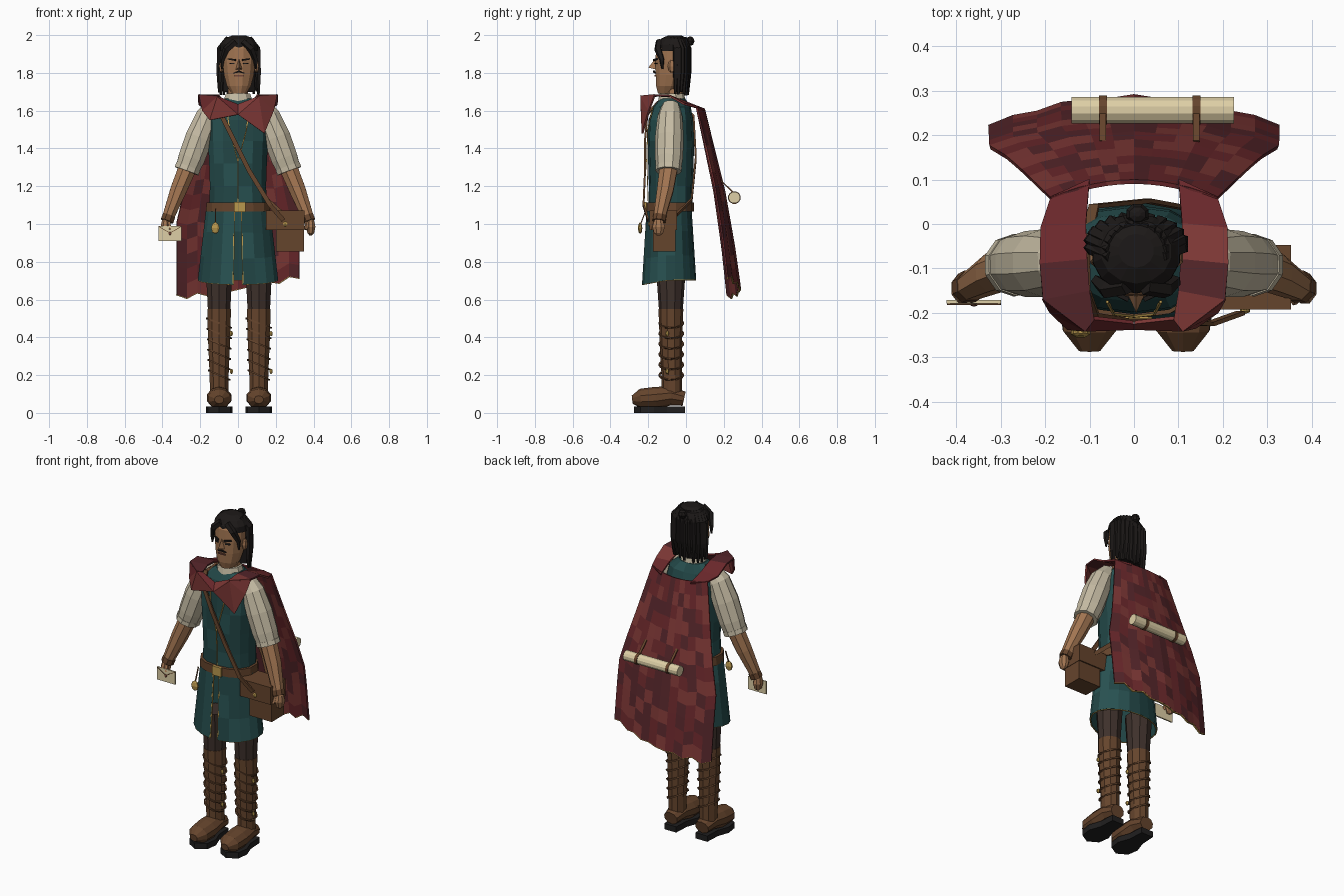
import bpy, bmesh, math, random
from mathutils import Vector

if "Cube" in bpy.data.objects:
    bpy.data.objects.remove(bpy.data.objects["Cube"])
random.seed(4)

def mat(name, hexcol):
    m = bpy.data.materials.new(name)
    c = [int(hexcol[i:i + 2], 16) / 255 for i in (0, 2, 4)]
    m.diffuse_color = [x ** 2.2 for x in c] + [1]
    m.use_nodes = True
    m.node_tree.nodes["Principled BSDF"].inputs["Base Color"].default_value = m.diffuse_color
    return m

TEAL = [mat("teal_a", "2c5252"), mat("teal_b", "274848")]
RED = [mat("red_a", "6a2c2f"), mat("red_b", "7c3a38"), mat("red_c", "562a2e")]
SKIN, HAIR, CREAM = mat("skin", "a07452"), mat("hair", "221f1e"), mat("cream", "c4baa2")
LEATHER, DARK, GOLD = mat("leather", "654630"), mat("dark", "40342f"), mat("gold", "b8974f")
SOLE, PAPER, LIP = mat("sole", "252424"), mat("paper", "dccda4"), mat("lip", "70463a")

def build(name, verts, faces, mats):
    mats = mats if isinstance(mats, list) else [mats]
    me = bpy.data.meshes.new(name)
    me.from_pydata([tuple(v) for v in verts], [], faces)
    for m in mats:
        me.materials.append(m)
    for p in me.polygons:
        p.material_index = random.randrange(len(mats))
    bm = bmesh.new(); bm.from_mesh(me)
    bmesh.ops.recalc_face_normals(bm, faces=bm.faces)
    bm.to_mesh(me); bm.free()
    ob = bpy.data.objects.new(name, me)
    bpy.context.collection.objects.link(ob)
    return ob

def skin_rings(name, rings, mats, cap=True):
    n = len(rings[0])
    faces = [(i * n + j, i * n + (j + 1) % n, (i + 1) * n + (j + 1) % n, (i + 1) * n + j)
             for i in range(len(rings) - 1) for j in range(n)]
    if cap:
        faces += [tuple(range(n)), tuple(range((len(rings) - 1) * n, len(rings) * n))]
    return build(name, [v for r in rings for v in r], faces, mats)

def loft(name, specs, mats, n=12, e=1.0, cap=True):
    """Stacked horizontal rings: (cx, cy, z, rx, ry); e < 1 squares them."""
    def p(v):
        return math.copysign(abs(v) ** e, v)
    A = [2 * math.pi * (j + .5) / n for j in range(n)]
    return skin_rings(name, [[(cx + rx * p(math.cos(a)), cy + ry * p(math.sin(a)), z) for a in A]
                             for cx, cy, z, rx, ry in specs], mats, cap)

def tube(name, pts, radii, mats, n=6, ref=(0, 1, 0), flat=1.0):
    """Tube along a path; flat squashes it along the ref direction."""
    pts = [Vector(p) for p in pts]
    radii = radii if isinstance(radii, (list, tuple)) else [radii] * len(pts)
    rings = []
    for i, p in enumerate(pts):
        t = (pts[min(i + 1, len(pts) - 1)] - pts[max(i - 1, 0)]).normalized()
        r = Vector(ref)
        if abs(t.dot(r)) > .95:
            r = Vector((0, 0, 1))
        a = t.cross(r).normalized(); b = a.cross(t)
        rings.append([p + radii[i] * (a * math.cos(q) + b * flat * math.sin(q))
                      for q in (2 * math.pi * (k + .5) / n for k in range(n))])
    return skin_rings(name, rings, mats)

def box(name, loc, size, m):
    x, y, z = (s / 2 for s in size)
    return skin_rings(name, [[(loc[0] + a * x, loc[1] + b * y, loc[2] + h * z)
                              for a, b in ((-1, -1), (1, -1), (1, 1), (-1, 1))] for h in (-1, 1)], m)

def ball(name, loc, r, m, n=8):
    ks = [-.97, -.7, 0, .7, .97]
    return loft(name, [(loc[0], loc[1], loc[2] + k * r[2], r[0] * math.sqrt(1 - k * k),
                        r[1] * math.sqrt(1 - k * k)) for k in ks], m, n)

def sheet(name, rows, mats, thick):
    w = len(rows[0])
    faces = [(i * w + j, i * w + j + 1, (i + 1) * w + j + 1, (i + 1) * w + j)
             for i in range(len(rows) - 1) for j in range(w - 1)]
    ob = build(name, [v for r in rows for v in r], faces, mats)
    s = ob.modifiers.new("thickness", 'SOLIDIFY')
    s.thickness, s.offset = thick, 0
    return ob

def lerp(table, v):
    for (a, x), (b, y) in zip(table, table[1:]):
        if v <= b:
            return x + (y - x) * (v - a) / (b - a)
    return table[-1][1]

# legs, boots and boot straps
for x, side in ((-.1, "left"), (.11, "right")):
    loft(side + "_trouser", [(x, -.08, .5, .06, .06), (x, -.08, .78, .075, .08)], DARK, 10)
    loft(side + "_boot_shaft", [(x, -.075, .07, .05, .055), (x, -.075, .2, .053, .055),
                                (x, -.08, .4, .062, .06), (x, -.08, .55, .066, .066)], LEATHER, 10)
    tube(side + "_boot_foot", [(x, -.01, .075), (x, -.08, .09), (x, -.16, .08), (x, -.24, .075), (x, -.285, .07)],
         [.045, .06, .068, .062, .025], LEATHER, 10, (0, 0, 1), .85)
    outline = [(-.04, -.005), (.04, -.005), (.045, -.1), (.07, -.17), (.06, -.24), (0, -.275),
               (-.06, -.24), (-.07, -.17), (-.045, -.1)]
    skin_rings(side + "_sole", [[(x + a, b, z) for a, b in outline] for z in (0, .035)], SOLE)
    for k in range(6):
        z = .2 + .055 * k
        tube(side + "_boot_strap", [(x + (.055 + .02 * k / 10) * math.cos(a), -.078 + .064 * math.sin(a),
                                     z - .025 * math.cos(a)) for a in (j * math.pi / 6 for j in range(13))],
             .006, LEATHER, 4)
    for z in (.22, .42):
        ball(side + "_boot_stud", (x + .065, -.1, z), (.01, .01, .014), GOLD, 6)

# tunic skirt with front slit and gold edging
def hem(a, v):
    return (math.cos(a) * (.165 + .045 * v), -.09 + math.sin(a) * (.115 + .025 * v),
            1.09 - v * (.385 + .025 * max(0, -math.sin(a))))
angles = [-math.pi / 2 + .12 + (2 * math.pi - .24) * j / 18 for j in range(19)]
skirt = [[hem(a, i / 3) for a in angles] for i in range(4)]
sheet("tunic_skirt", skirt, TEAL, .008)
for j in (0, -1):
    tube("skirt_edge_trim", [r[j] for r in skirt], .005, GOLD, 4)
tube("skirt_hem_trim", skirt[-1], .004, GOLD, 4, (0, 0, 1))

# torso, belt, collar
loft("tunic_torso", [(0, -.08, 1.08, .157, .115), (0, -.08, 1.2, .152, .116), (0, -.08, 1.32, .156, .12),
                     (0, -.08, 1.44, .162, .123), (0, -.08, 1.55, .165, .118), (0, -.075, 1.62, .145, .1),
                     (0, -.07, 1.665, .08, .065)], TEAL, 14, .85)
loft("belt", [(0, -.085, 1.065, .174, .128), (0, -.085, 1.115, .17, .128)], LEATHER, 14, .9)
box("belt_buckle", (.01, -.215, 1.09), (.06, .012, .055), GOLD)
loft("shirt_collar", [(0, -.075, 1.64, .085, .075), (0, -.075, 1.69, .068, .065)], CREAM, 10)
for s in (-1, 1):
    tube("neckline_trim", [(s * .06, -.175, 1.62), (s * .045, -.203, 1.5), (0, -.208, 1.33)], .004, GOLD, 4)
tube("front_seam", [(0, -.207, 1.33), (0, -.2, 1.11)], .003, GOLD, 4)

# arms
for s, side in ((-1, "left"), (1, "right")):
    tube(side + "_sleeve", [(s * .12, -.08, 1.63), (s * .16, -.085, 1.57), (s * .205, -.088, 1.46),
                            (s * .245, -.09, 1.35), (s * .268, -.092, 1.29)],
         [.045, .066, .076, .074, .066], CREAM, 10)
    tube(side + "_sleeve_cuff", [(s * .263, -.092, 1.305), (s * .272, -.093, 1.28)], .07, CREAM, 10)
    tube(side + "_forearm", [(s * .262, -.09, 1.31), (s * .315, -.11, 1.18), (s * .372, -.142, 1.03)],
         [.052, .047, .033], SKIN, 8)
    tube(side + "_wristband", [(s * .365, -.138, 1.045), (s * .376, -.143, 1.015)], .037, LEATHER, 8)
    ball(side + "_hand", (s * .385, -.145, .985), (.027, .036, .048), SKIN)
    tube(side + "_thumb", [(s * .368, -.16, 1.01), (s * .36, -.175, .97)], [.012, .009], SKIN, 5)

# envelope
box("envelope", (-.36, -.175, .95), (.122, .008, .078), PAPER)
tube("envelope_fold", [(-.42, -.18, .987), (-.36, -.181, .952), (-.3, -.18, .987)], .0025, LEATHER, 4)
ball("envelope_seal", (-.36, -.181, .95), (.009, .005, .009), LIP, 6)

# satchel and strap
box("satchel_body", (.275, -.115, .955), (.15, .12, .2), LEATHER)
box("satchel_flap", (.25, -.12, 1.02), (.205, .145, .105), LEATHER)
ball("satchel_clasp", (.25, -.194, 1.0), (.013, .008, .013), GOLD, 6)
tube("satchel_strap", [(.24, -.2, 1.02), (.17, -.225, 1.1), (.06, -.217, 1.28), (-.02, -.217, 1.44),
                       (-.09, -.205, 1.58), (-.11, -.15, 1.645), (-.11, -.05, 1.655), (-.09, .04, 1.57),
                       (.03, .052, 1.35), (.15, .03, 1.13), (.24, -.05, 1.05)], .017, LEATHER, 4, flat=.4)

# hanging medallion
tube("medallion_cord", [(-.12, -.21, 1.08), (-.12, -.24, 1.0)], .004, LEATHER, 4)
ball("medallion", (-.12, -.243, .978), (.024, .013, .03), GOLD)

# patchwork cape
def cape(u, v):
    bottom = .655 + .055 * u + .012 * math.sin(u * 17)
    half = lerp([(0, .185), (.3, .25), (.62, .325), (1, .325)], v)
    y = lerp([(0, .095), (.45, .2), (.75, .25), (1, .283)], v)
    return (half * u, y - (.04 + .025 * v) * u * u + .004 * math.cos(u * 14) * v,
            1.61 + .015 * u * u - v * (.955 - .055 * u - .012 * math.sin(u * 17)))
rows = [[cape(j / 6 - 1, i / 13) for j in range(13)] for i in range(14)]
sheet("cape", rows, RED, .01)
tube("cape_hem_trim", rows[-1], .006, GOLD, 4, (0, 0, 1))

# cape yoke over the shoulders and its front flaps
for s, tip in ((-1, (-.15, -.238, 1.55)), (1, (.14, -.235, 1.48))):
    sheet("cape_yoke", [[(s * .1, .1, 1.605), (s * .187, .06, 1.62)],
                        [(s * .108, 0, 1.645), (s * .21, -.01, 1.635)],
                        [(s * .105, -.08, 1.675), (s * .212, -.09, 1.68)],
                        [(s * .1, -.15, 1.68), (s * .205, -.17, 1.682)],
                        [(s * .09, -.215, 1.665), (s * .11, -.242, 1.675)]], RED, .01)
    build("cape_front_flap", [(s * .09, -.215, 1.67), (s * .11, -.242, 1.675), (s * .207, -.17, 1.68),
                              (s * .19, -.2, 1.6), tip, (0, -.238, 1.58), (0, -.225, 1.635)],
          [(1, 2, 3), (1, 3, 4), (1, 4, 5), (0, 1, 5, 6)], RED[:2]).modifiers.new("thickness", 'SOLIDIFY').thickness = .01

# scroll on the cape
tube("scroll", [(-.14, .256, 1.14), (.225, .256, 1.14)], .031, PAPER, 12)
for x in (-.07, .14):
    tube("scroll_band", [(x - .009, .256, 1.14), (x + .009, .256, 1.14)], .034, LEATHER, 12)
    tube("scroll_strap", [(x, .23, 1.12), (x, .245, 1.172), (x, .185, 1.23)], .01, LEATHER, 4, flat=.5)

# head and face
loft("neck", [(0, -.07, 1.6, .06, .055), (0, -.07, 1.76, .053, .053)], SKIN, 10)
loft("head", [(.005, -.105, 1.692, .04, .045), (.005, -.095, 1.73, .066, .065), (.005, -.085, 1.79, .082, .078),
              (.005, -.08, 1.86, .09, .085), (.005, -.078, 1.93, .09, .083), (.005, -.07, 1.98, .06, .06)], SKIN, 12)
build("nose", [(.005, -.163, 1.875), (-.014, -.158, 1.818), (.024, -.158, 1.818), (.005, -.2, 1.828)],
      [(0, 1, 3), (0, 3, 2), (1, 2, 3), (0, 2, 1)], SKIN)
for s in (-1, 1):
    c = .005
    tube("eyebrow", [(c + s * .018, -.17, 1.868), (c + s * .058, -.152, 1.874)], [.007, .005], HAIR, 4)
    tube("eye", [(c + s * .023, -.163, 1.85), (c + s * .05, -.153, 1.85)], .005, SOLE, 4)
    tube("moustache", [(c, -.17, 1.808), (c + s * .03, -.161, 1.798)], [.007, .003], HAIR, 4)
    ball("ear", (c + s * .093, -.075, 1.835), (.014, .022, .034), SKIN, 6)
tube("mouth", [(-.018, -.163, 1.785), (.028, -.163, 1.785)], .006, LIP, 4)

# hair: cap, hanging locks, framing strands and bun
loft("hair_cap", [(.005, -.066, 1.915, .101, .091), (.005, -.066, 1.95, .1, .09),
                  (.005, -.062, 1.98, .08, .072), (.005, -.06, 1.997, .04, .038)], HAIR, 14)
loft("hair_back", [(.005, -.03, 1.7, .085, .034), (.005, -.03, 1.85, .092, .046), (.005, -.04, 1.95, .09, .06)], HAIR, 10)
for k in range(13):
    a = math.pi * (k - .5) / 11
    x, y = .005 + .1 * math.cos(a), -.045 + .058 * math.sin(a)
    tube("hair_lock", [(.005 + (x - .005) * .6, y - .02, 1.985), (x, y, 1.93), (x * 1.04, y, 1.8),
                       (x * 1.05, y - .004, 1.675 + .03 * random.random())], [.012, .017, .016, .007], HAIR, 5)
for s in (-1, 1):
    tube("front_strand", [(.005 + s * .02, -.14, 1.965), (.005 + s * .066, -.148, 1.925),
                          (.005 + s * .088, -.128, 1.87), (.005 + s * .09, -.125, 1.82)], [.02, .02, .014, .005], HAIR, 5)
ball("hair_bun", (.008, .022, 1.968), (.027, .025, .025), HAIR)
